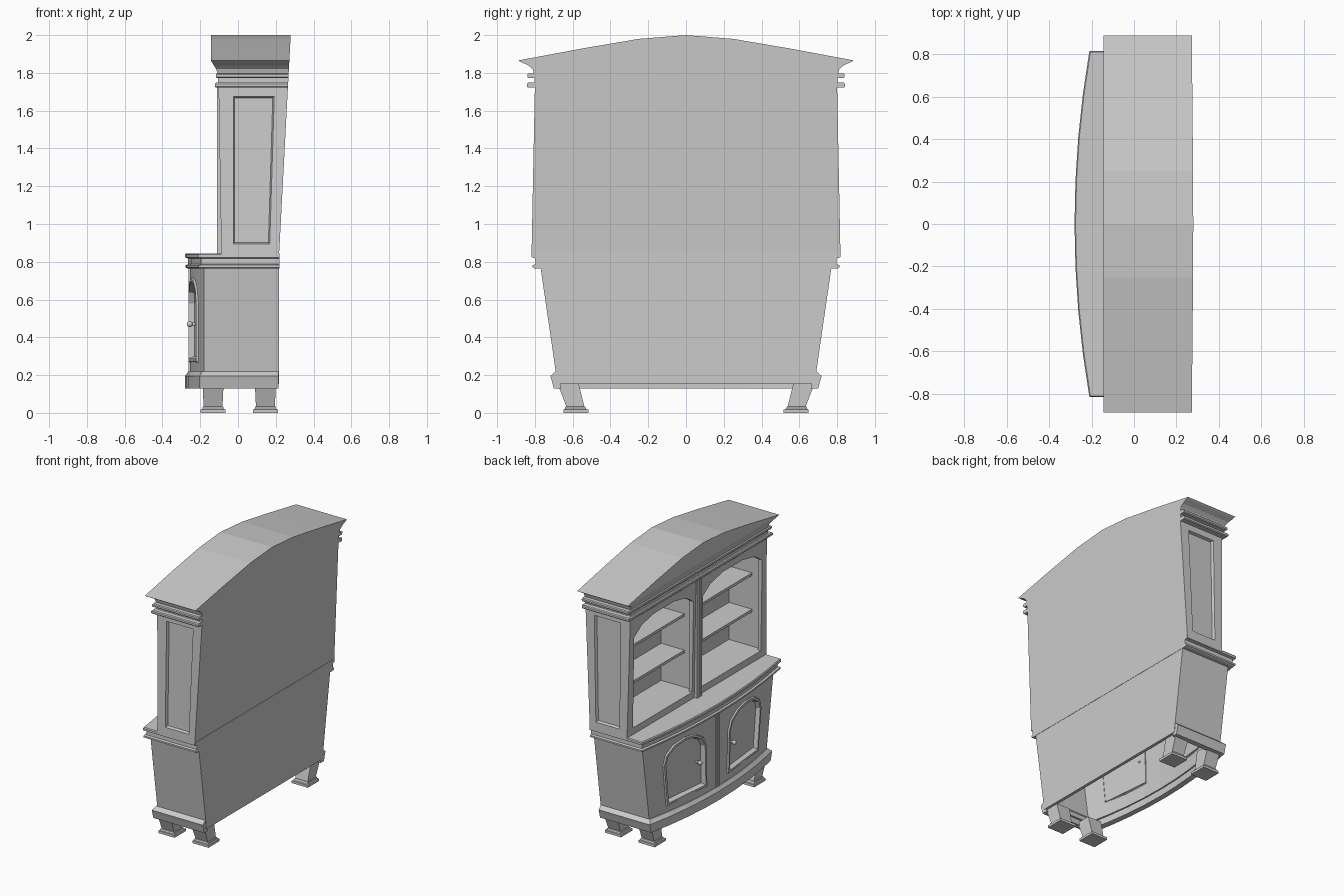
import bpy, bmesh, math
from mathutils import Matrix

if "Cube" in bpy.data.objects:
    bpy.data.objects.remove(bpy.data.objects["Cube"])


def loft(name, loops, wrap=False):
    """Bridge equal-length loops of points; caps on the ends unless wrapped."""
    bm = bmesh.new()
    rows = [[bm.verts.new(p) for p in lp] for lp in loops]
    n = len(rows[0])
    pairs = list(zip(rows, rows[1:])) + ([(rows[-1], rows[0])] if wrap else [])
    for a, b in pairs:
        for i in range(n):
            j = (i + 1) % n
            bm.faces.new((a[i], a[j], b[j], b[i]))
    if not wrap:
        bm.faces.new(rows[0])
        bm.faces.new(rows[-1])
    bmesh.ops.recalc_face_normals(bm, faces=bm.faces)
    me = bpy.data.meshes.new(name)
    bm.to_mesh(me)
    bm.free()
    ob = bpy.data.objects.new(name, me)
    bpy.context.collection.objects.link(ob)
    return ob


def box(name, x0, x1, y0, y1, z0, z1):
    return loft(name, [[(x0, y0, z), (x1, y0, z), (x1, y1, z), (x0, y1, z)] for z in (z0, z1)])


def cut(ob, cutter):
    cutter.hide_render = True
    m = ob.modifiers.new("cut", 'BOOLEAN')
    m.operation = 'DIFFERENCE'
    m.solver = 'EXACT'
    m.object = cutter
    bpy.context.view_layer.objects.active = ob
    bpy.ops.object.modifier_apply(modifier=m.name)
    bpy.data.objects.remove(cutter)


SEG = 8


def bow(hw, xc, bulge):
    """Bowed front edge from -y to +y."""
    return [(xc + bulge * t * t, hw * t) for t in (i * 2 / SEG - 1 for i in range(SEG + 1))]


def u_loop(z, hw, xc, bulge, t=0.025, xb=0.215):
    out = [(xb, -hw)] + bow(hw, xc, bulge) + [(xb, hw)]
    inn = [(xb, -hw + t)] + bow(hw - t, xc + t, bulge) + [(xb, hw - t)]
    return [(x, y, z) for x, y in out + inn[::-1]]


def plan_loop(z, hw, xc, bulge=0.07, xb=0.22):
    return [(x, y, z) for x, y in [(xb, -hw)] + bow(hw, xc, bulge) + [(xb, hw)]]


def back_x(z):
    return 0.217 + (z - 0.83) * 0.053


def rect(z, hw, xf):
    xb = back_x(z)
    return [(xf, -hw, z), (xb, -hw, z), (xb, hw, z), (xf, hw, z)]


def arch(yc, hw, z0, spring, top, n=6):
    """Outline with a flat foot and a segmented arched head."""
    return [(yc - hw, z0), (yc + hw, z0)] + [
        (yc + hw * math.cos(math.pi * i / n), spring + (top - spring) * math.sin(math.pi * i / n))
        for i in range(n + 1)]


# Feet: two stepped pads and a splayed block
for sx, cx in (("front", -0.132), ("rear", 0.145)):
    for s in (-1, 1):
        def sq(z, yc, hx, hy):
            return [(cx + a * hx, s * yc + b * hy, z) for a, b in ((-1, -1), (1, -1), (1, 1), (-1, 1))]
        loft(sx + "_foot", [sq(0, .583, .066, .066), sq(.018, .583, .066, .066),
                            sq(.02, .585, .057, .057), sq(.032, .586, .055, .052),
                            sq(.034, .586, .05, .048), sq(.158, .625, .056, .056)])

# Plinth rail around the sides and front
loft("plinth", [u_loop(.13, .70, -.28, .075, .04), u_loop(.175, .712, -.28, .075, .04),
                u_loop(.195, .718, -.28, .075, .04), u_loop(.22, .69, -.262, .075, .03)])

# Lower carcass: tapered bowed shell with arched door cut-outs
body = loft("lower_carcass", [u_loop(.18, .684, -.255, .075), u_loop(.77, .77, -.255, .075)])
loft("lower_back", [[(x, y, z) for x, y in ((.195, -h), (.218, -h), (.218, h), (.195, h))]
                    for z, h in ((.153, .68), (.78, .771))])


def surf(y, z, off):
    y *= 1 + .2 * (z - .5)
    hw = .69 + (z - .22) * .145
    return (-.255 + .075 * (y / hw) ** 2 + off, y, z)


def door_loop(s, g, off):
    """Door outline grown by g, offset from the bowed surface."""
    return [surf(y, z, off) for y, z in arch(s * .345, .19 + g, .295 - g, .58, .69 + g)]


for s in (-1, 1):
    cut(body, loft("door_cutter", [door_loop(s, .01, -.1), door_loop(s, .01, .1)]))
    loft("door_moulding", [door_loop(s, .03, .004), door_loop(s, .024, -.01), door_loop(s, .008, -.01),
                           door_loop(s, -.004, .022), door_loop(s, .012, .026)], wrap=True)
    loft("door_panel", [door_loop(s, .006, .02), door_loop(s, .006, .03)])
    # Knob on a short stem
    bm = bmesh.new()
    kx = surf(s * .2, .47, 0)[0]
    bmesh.ops.create_uvsphere(bm, u_segments=12, v_segments=8, radius=.016,
                              matrix=Matrix.Translation((kx - .006, s * .2, .47)))
    bmesh.ops.create_cone(bm, cap_ends=True, segments=12, radius1=.008, radius2=.008, depth=.04,
                          matrix=Matrix.Translation((kx + .016, s * .2, .47)) @ Matrix.Rotation(math.pi / 2, 4, 'Y'))
    me = bpy.data.meshes.new("door_knob")
    bm.to_mesh(me)
    bm.free()
    knob = bpy.data.objects.new("door_knob", me)
    bpy.context.collection.objects.link(knob)
    for p in me.polygons:
        p.use_smooth = True
    # Meeting stiles at the centre
    box("door_meeting_stile", -.262, -.24, *sorted((s * .003, s * .02)), .21, .77)

# Counter with stepped edge
loft("counter", [plan_loop(.764, .80, -.268), plan_loop(.77, .812, -.278), plan_loop(.782, .812, -.278),
                 plan_loop(.787, .797, -.265), plan_loop(.818, .797, -.265),
                 plan_loop(.823, .815, -.28), plan_loop(.838, .815, -.28), plan_loop(.845, .81, -.275)])

# Upper carcass hollowed into two bays
upper = loft("upper_carcass", [rect(.825, .818, -.088), rect(1.73, .80, -.103)])
for s in (-1, 1):
    cut(upper, box("bay_cutter", -.065, .19, *sorted((s * .02, s * .775)), .895, 1.68))
    a = [(s * .055, .895), (s * .75, .895), (s * .75, 1.57), (s * .66, 1.63), (s * .52, 1.66),
         (s * .285, 1.66), (s * .145, 1.63), (s * .055, 1.57)]
    cut(upper, loft("opening_cutter", [[(x, y, z) for y, z in a] for x in (-.3, -.03)]))
    # Recessed side panel with a bevelled edge
    p = [(-.025, .895), (.168, .895), (.192, 1.675), (-.025, 1.675)]
    q = [(-.018, .902), (.161, .902), (.184, 1.668), (-.018, 1.668)]
    cut(upper, loft("side_cutter", [
        [(x, s * .9, z) for x, z in p],
        [(x, s * (.818 - (z - .825) * .02), z) for x, z in p],
        [(x, s * (.798 - (z - .825) * .02), z) for x, z in q]]))
    # Shelves
    for z in (1.15, 1.42):
        box("shelf", .0, .195, *sorted((s * .015, s * .778)), z, z + .02)
    # Face frame stiles
    box("centre_stile", -.112, -.085, *sorted((s * .004, s * .03)), .845, 1.725)

# Mouldings under the cornice
for name, z0, z1, hw, xf in (("lower_band", 1.722, 1.748, .843, -.122), ("frieze", 1.74, 1.81, .803, -.105),
                             ("upper_band", 1.772, 1.797, .84, -.117)):
    m = .006
    loft(name, [rect(z0, hw - m, xf + m), rect(z0 + m, hw, xf), rect(z1 - m, hw, xf), rect(z1, hw - m, xf + m)])

# Flared cornice
loft("cornice", [rect(1.797, .805, -.108), rect(1.82, .812, -.116), rect(1.84, .835, -.128),
                 rect(1.858, .875, -.14), rect(1.866, .888, -.143)])

# Arched pediment
half = [(.888, 1.866), (.55, 1.929), (.25, 1.98)]
prof = [(-y, z) for y, z in half] + [(0, 2.0)] + half[::-1]
loft("pediment", [[(-.144, y, z) for y, z in prof], [(back_x(z), y, z) for y, z in prof]])
